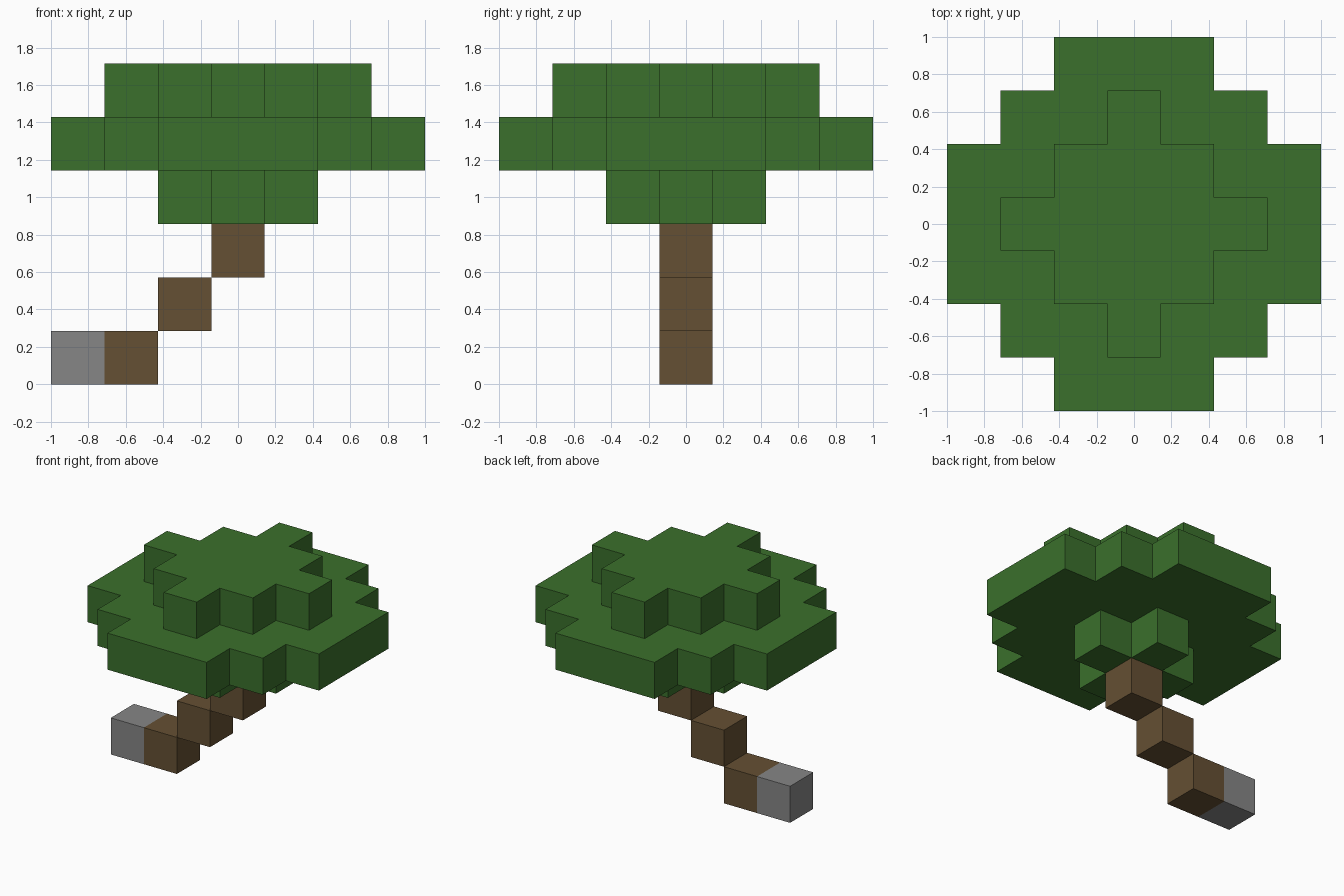
import bpy
import bmesh
from mathutils import Matrix, Vector

U = 2 / 7  # edge of one block

if "Cube" in bpy.data.objects:
    bpy.data.objects.remove(bpy.data.objects["Cube"], do_unlink=True)


def make_material(name, rgb):
    mat = bpy.data.materials.new(name)
    mat.use_nodes = True
    mat.diffuse_color = (*rgb, 1)
    mat.node_tree.nodes["Principled BSDF"].inputs["Base Color"].default_value = (*rgb, 1)
    return mat


leaf_green = make_material("leaf green", (0.043, 0.162, 0.025))
bark_brown = make_material("bark brown", (0.130, 0.080, 0.033))
stone_grey = make_material("stone grey", (0.238, 0.238, 0.238))


def add_object(name, bm, mat):
    bmesh.ops.recalc_face_normals(bm, faces=bm.faces)
    mesh = bpy.data.meshes.new(name)
    bm.to_mesh(mesh)
    bm.free()
    mesh.materials.append(mat)
    bpy.context.collection.objects.link(bpy.data.objects.new(name, mesh))


def block(name, column, layer, mat):
    """One cube, placed by its grid column and layer."""
    bm = bmesh.new()
    centre = Vector((column, 0, layer + 0.5)) * U
    bmesh.ops.create_cube(bm, size=U, matrix=Matrix.Translation(centre))
    add_object(name, bm, mat)


def stepped_tier(name, steps, layer, mat):
    """A slab with a stepped outline; one quarter is turned four times."""
    quarter = []
    for i, x in enumerate(steps):
        y = steps[-1 - i]
        quarter.append((x, y))
        if i + 1 < len(steps):
            quarter.append((steps[i + 1], y))
    outline = []
    for _ in range(4):
        outline += quarter
        quarter = [(-y, x) for x, y in quarter]
    bm = bmesh.new()
    base = bm.faces.new([bm.verts.new((x * U, y * U, layer * U)) for x, y in outline])
    top = bmesh.ops.extrude_face_region(bm, geom=[base], use_keep_orig=True)["geom"]
    raised = [v for v in top if isinstance(v, bmesh.types.BMVert)]
    bmesh.ops.translate(bm, verts=raised, vec=(0, 0, U))
    add_object(name, bm, mat)


# Leaning trunk, one block per layer, with a stone at its foot
block("foot_stone", -3, 0, stone_grey)
for layer, part in enumerate(("lower", "middle", "upper")):
    block(f"trunk_{part}", layer - 2, layer, bark_brown)

# Canopy tiers
stepped_tier("canopy_bottom", (1.5, 0.5), 3, leaf_green)
stepped_tier("canopy_middle", (3.5, 2.5, 1.5), 4, leaf_green)
stepped_tier("canopy_top", (2.5, 1.5, 0.5), 5, leaf_green)
